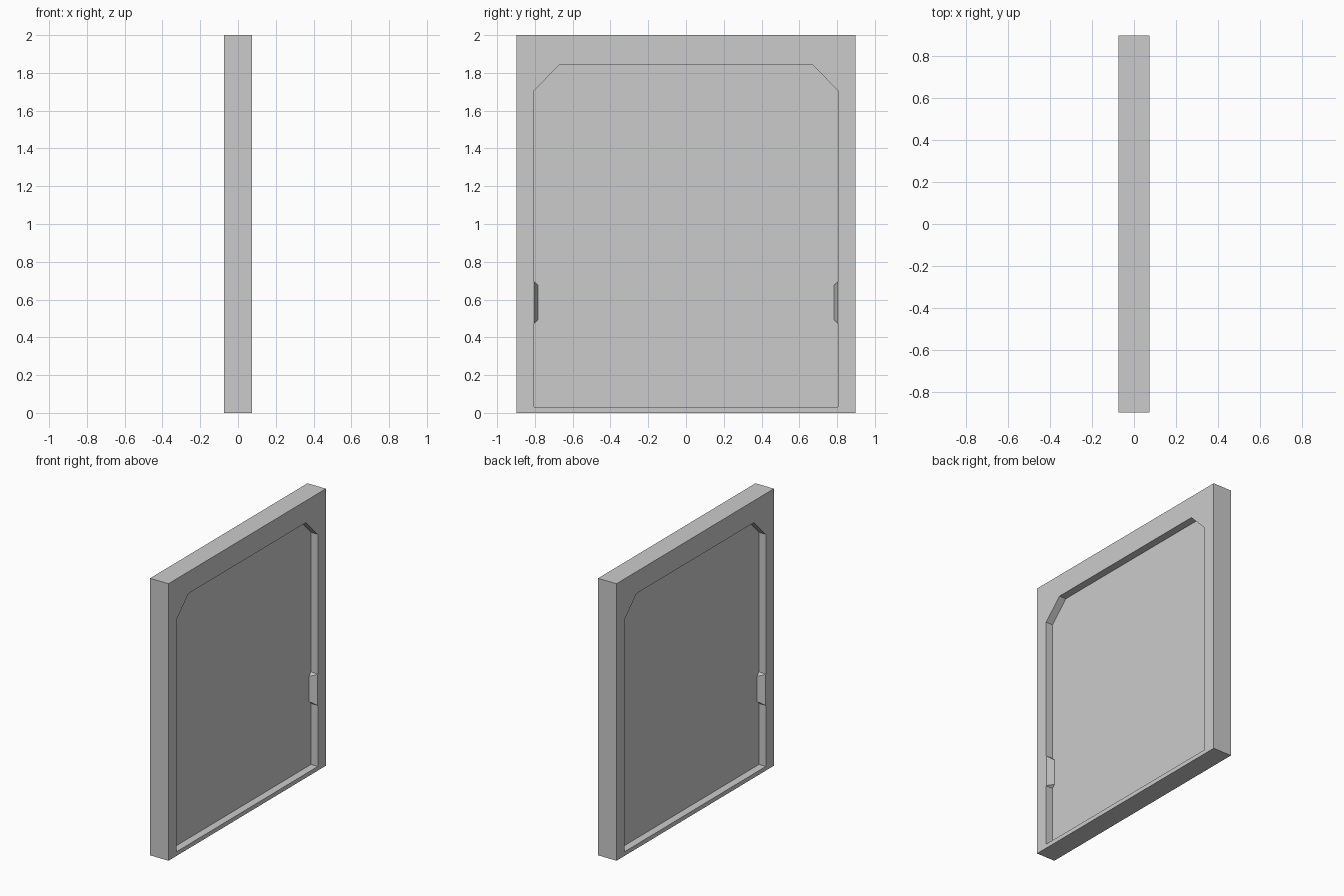
import bpy

default_cube = bpy.data.objects.get("Cube")
if default_cube:
    bpy.data.objects.remove(default_cube, do_unlink=True)

HALF_X, HALF_Y, HEIGHT = 0.0735, 0.898, 2.0
FLOOR_X = 0.019          # recess floor, measured from the middle plane
WALL_Y = 0.806           # side wall of the recess
TAB = 0.022              # how far a tab stands out of the wall

grey = bpy.data.materials.new("plain_grey")
grey.use_nodes = True
grey.diffuse_color = (0.6, 0.6, 0.6, 1)
grey.node_tree.nodes["Principled BSDF"].inputs["Base Color"].default_value = (0.6, 0.6, 0.6, 1)


def make_object(name, verts, faces):
    mesh = bpy.data.meshes.new(name)
    mesh.from_pydata(verts, [], faces)
    mesh.materials.append(grey)
    obj = bpy.data.objects.new(name, mesh)
    bpy.context.collection.objects.link(obj)
    # consistent outward normals
    bpy.context.view_layer.objects.active = obj
    bpy.ops.object.select_all(action='DESELECT')
    obj.select_set(True)
    bpy.ops.object.mode_set(mode='EDIT')
    bpy.ops.mesh.select_all(action='SELECT')
    bpy.ops.mesh.normals_make_consistent(inside=False)
    bpy.ops.object.mode_set(mode='OBJECT')
    return obj


def prism(name, profile, x0, x1):
    """Extrude a (y, z) profile along x."""
    n = len(profile)
    verts = [(x, y, z) for x in (x0, x1) for y, z in profile]
    faces = [tuple(range(n)), tuple(range(n, 2 * n))]
    faces += [(i, (i + 1) % n, (i + 1) % n + n, i + n) for i in range(n)]
    return make_object(name, verts, faces)


# Slab, with a recess of clipped upper corners cut into both broad sides
slab = prism("panel", [(-HALF_Y, 0), (HALF_Y, 0), (HALF_Y, HEIGHT), (-HALF_Y, HEIGHT)],
             -HALF_X, HALF_X)
half = [(WALL_Y, 0.03), (WALL_Y, 1.705), (0.67, 1.842)]
opening = half + [(-y, z) for y, z in reversed(half)]

for side in (-1, 1):
    cutter = prism("recess_cutter", opening, side * FLOOR_X, side * (HALF_X + 0.1))
    cutter.hide_render = True
    cut = slab.modifiers.new("recess", 'BOOLEAN')
    cut.operation = 'DIFFERENCE'
    cut.solver = 'EXACT'
    cut.object = cutter
    bpy.context.view_layer.objects.active = slab
    bpy.ops.object.modifier_apply(modifier=cut.name)
    bpy.data.objects.remove(cutter, do_unlink=True)

# Wedge tabs on the side walls: thick at the recess floor, thin at the rim
LOW, HIGH = 0.47, 0.697
for side, side_name in ((-1, "right"), (1, "left")):
    for end, end_name in ((-1, "front"), (1, "back")):
        verts = []
        for x, out in ((FLOOR_X, TAB), (HALF_X, 0.002)):
            for y, z in ((WALL_Y, LOW), (WALL_Y - out, LOW + out),
                         (WALL_Y - out, HIGH - out), (WALL_Y, HIGH)):
                verts.append((side * x, end * y, z))
        make_object(f"{side_name}_{end_name}_tab", verts,
                    [(0, 1, 2, 3), (4, 5, 6, 7), (0, 1, 5, 4),
                     (1, 2, 6, 5), (2, 3, 7, 6), (3, 0, 4, 7)])
